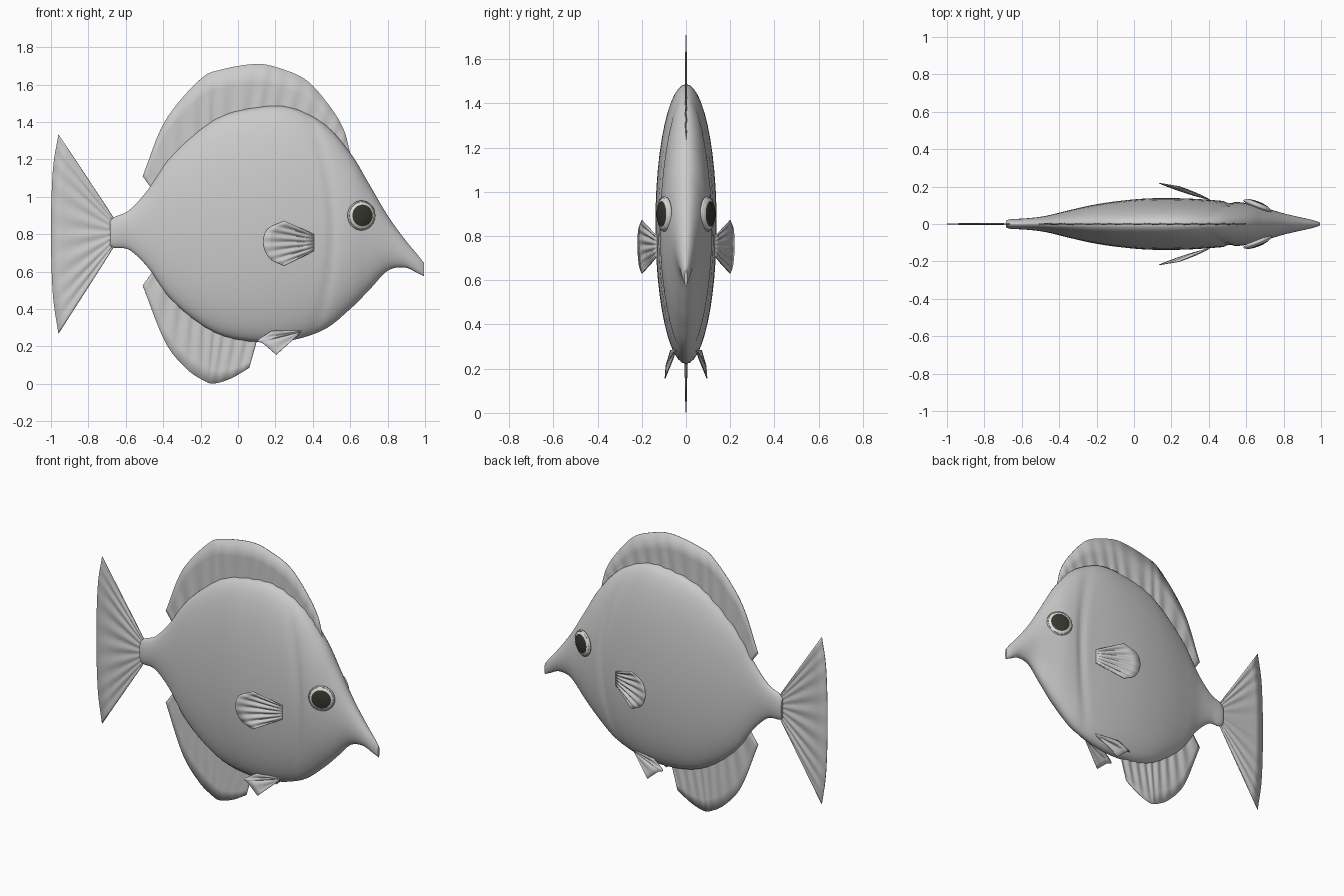
import bpy
import bmesh
from math import sin, cos, pi, exp, radians
from mathutils import Vector, Matrix

cube = bpy.data.objects.get("Cube")
if cube:
    bpy.data.objects.remove(cube)


def material(name, rgb):
    mat = bpy.data.materials.new(name)
    mat.use_nodes = True
    mat.diffuse_color = (*rgb, 1)
    mat.node_tree.nodes["Principled BSDF"].inputs["Base Color"].default_value = (*rgb, 1)
    return mat


grey = material("skin grey", (0.6, 0.6, 0.6))
white = material("eye white", (0.75, 0.75, 0.71))
dark = material("pupil dark", (0.04, 0.04, 0.03))


def add_object(name, bm, *mats):
    bmesh.ops.recalc_face_normals(bm, faces=bm.faces)
    mesh = bpy.data.meshes.new(name)
    bm.to_mesh(mesh)
    bm.free()
    for mat in mats:
        mesh.materials.append(mat)
    obj = bpy.data.objects.new(name, mesh)
    bpy.context.collection.objects.link(obj)
    bpy.ops.object.select_all(action="DESELECT")
    obj.select_set(True)
    bpy.context.view_layer.objects.active = obj
    bpy.ops.object.shade_smooth_by_angle(angle=radians(50))
    return obj


def spline(points, steps):
    """Smooth curve through points of any dimension."""
    pts = [Vector(p) for p in points]
    pts = [2 * pts[0] - pts[1]] + pts + [2 * pts[-1] - pts[-2]]
    out = []
    for a, b, c, d in zip(pts, pts[1:], pts[2:], pts[3:]):
        for i in range(steps):
            t = i / steps
            out.append(b + (c - a) * (t / 2) + (2 * a - 5 * b + 4 * c - d) * (t * t / 2)
                       + (3 * b - a - 3 * c + d) * (t ** 3 / 2))
    return out + [pts[-2]]


def skin_grid(bm, rows, closed=False):
    """Bridge consecutive rows of vertices with quads."""
    for r, s in zip(rows, rows[1:]):
        n = len(r)
        for i in range(n if closed else n - 1):
            j = (i + 1) % n
            bm.faces.new((r[i], r[j], s[j], s[i]))


# Body: oval sections given as x, bottom, top, half width
SECTIONS = [
    (-.685, .74, .87, .018), (-.66, .727, .892, .026), (-.58, .715, .93, .03),
    (-.48, .62, 1.04, .042), (-.37, .465, 1.2, .068), (-.23, .34, 1.335, .1),
    (-.09, .26, 1.43, .122), (.08, .225, 1.475, .137), (.27, .23, 1.48, .137),
    (.46, .29, 1.39, .125), (.6, .4, 1.235, .112), (.7, .5, 1.07, .086),
    (.8, .604, .9, .057), (.89, .622, .775, .036), (.96, .592, .69, .02),
    (.995, .575, .645, .007),
]
SIDES = 48
bm = bmesh.new()
rings = []
for x, low, high, width in spline(SECTIONS, 8):
    ring = []
    for i in range(SIDES):
        a = 2 * pi * i / SIDES
        z = (low + high) / 2 + (high - low) / 2 * sin(a)
        # Shallow gill groove that bows toward the nose
        gill = .51 - .35 * (z - .82) ** 2
        dip = 1 - .09 * exp(-((x - gill) / .022) ** 2)
        ring.append(bm.verts.new((x, width * cos(a) * dip, z)))
    rings.append(ring)
skin_grid(bm, rings, closed=True)
bm.faces.new(rings[0])
bm.faces.new(rings[-1])
add_object("body", bm, grey)


# Fins: rippled sheets between a straight base and a curved outer edge
def fin(name, base, edge, rays, ripple, side=1):
    start, end = (Vector(p) for p in base)
    outer = spline(edge, 12)
    bm = bmesh.new()
    rows = []
    for k in range(7):
        t = k / 6
        row = []
        for i, tip in enumerate(outer):
            u = i / (len(outer) - 1)
            p = start.lerp(end, u).lerp(tip, t)
            p.y += ripple * sin(pi * t) * sin(2 * pi * rays * u)
            row.append(bm.verts.new((p.x, p.y * side, p.z)))
        rows.append(row)
    skin_grid(bm, rows)
    obj = add_object(name, bm, grey)
    solid = obj.modifiers.new("thickness", "SOLIDIFY")
    solid.thickness = .004
    solid.offset = 0


def flat(points):
    return [(x, 0, z) for x, z in points]


fin("dorsal_fin", flat([(-.43, 1.0), (.55, 1.15)]),
    flat([(-.51, 1.11), (-.39, 1.405), (-.205, 1.625), (-.09, 1.68), (.1, 1.71),
          (.23, 1.685), (.37, 1.62), (.49, 1.485), (.565, 1.36), (.6, 1.23)]), 14, .004)
fin("anal_fin", flat([(-.42, .65), (.12, .3)]),
    flat([(-.51, .525), (-.39, .225), (-.275, .08), (-.18, .016), (-.125, .002),
          (-.035, .03), (.06, .085)]), 9, .004)
fin("tail_fin", flat([(-.64, .85), (-.64, .77)]),
    flat([(-.96, 1.335), (-.99, 1.14), (-1, .81), (-.99, .48), (-.96, .267)]), 9, .004)

for label, side in (("front", -1), ("back", 1)):
    fin("pectoral_fin_" + label, [(.405, .13, .8), (.405, .13, .71)],
        [(.245, .2, .872), (.155, .215, .825), (.135, .218, .745),
         (.17, .212, .67), (.245, .2, .63)], 6, .006, side)
    fin("pelvic_fin_" + label, [(.34, .045, .285), (.33, .05, .27)],
        [(.18, .07, .283), (.105, .085, .232), (.135, .09, .215), (.205, .095, .155)],
        3, .003, side)

    # Eyes: flattened balls set in a rim, turned toward the nose
    turn = (Matrix.Translation((.66, side * .098, .9))
            @ Matrix.Rotation(-side * radians(22), 4, "Z")
            @ Matrix.Rotation(-side * pi / 2, 4, "X"))
    bm = bmesh.new()
    bmesh.ops.create_uvsphere(bm, u_segments=32, v_segments=32, radius=.075)
    for face in bm.faces:
        c = face.calc_center_median()
        face.material_index = int(c.z > 0 and c.xy.length < .058)
    bmesh.ops.transform(bm, matrix=turn @ Matrix.Diagonal((1, 1, .3, 1)), verts=bm.verts)
    add_object("eye_" + label, bm, white, dark)

    bm = bmesh.new()
    loops = []
    for i in range(32):
        a = 2 * pi * i / 32
        loops.append([])
        for j in range(8):
            b = 2 * pi * j / 8
            r = .074 + .006 * cos(b)
            loops[-1].append(bm.verts.new(turn @ Vector((r * cos(a), r * sin(a), .007 * sin(b)))))
    skin_grid(bm, loops + loops[:1], closed=True)
    add_object("eye_rim_" + label, bm, grey)
